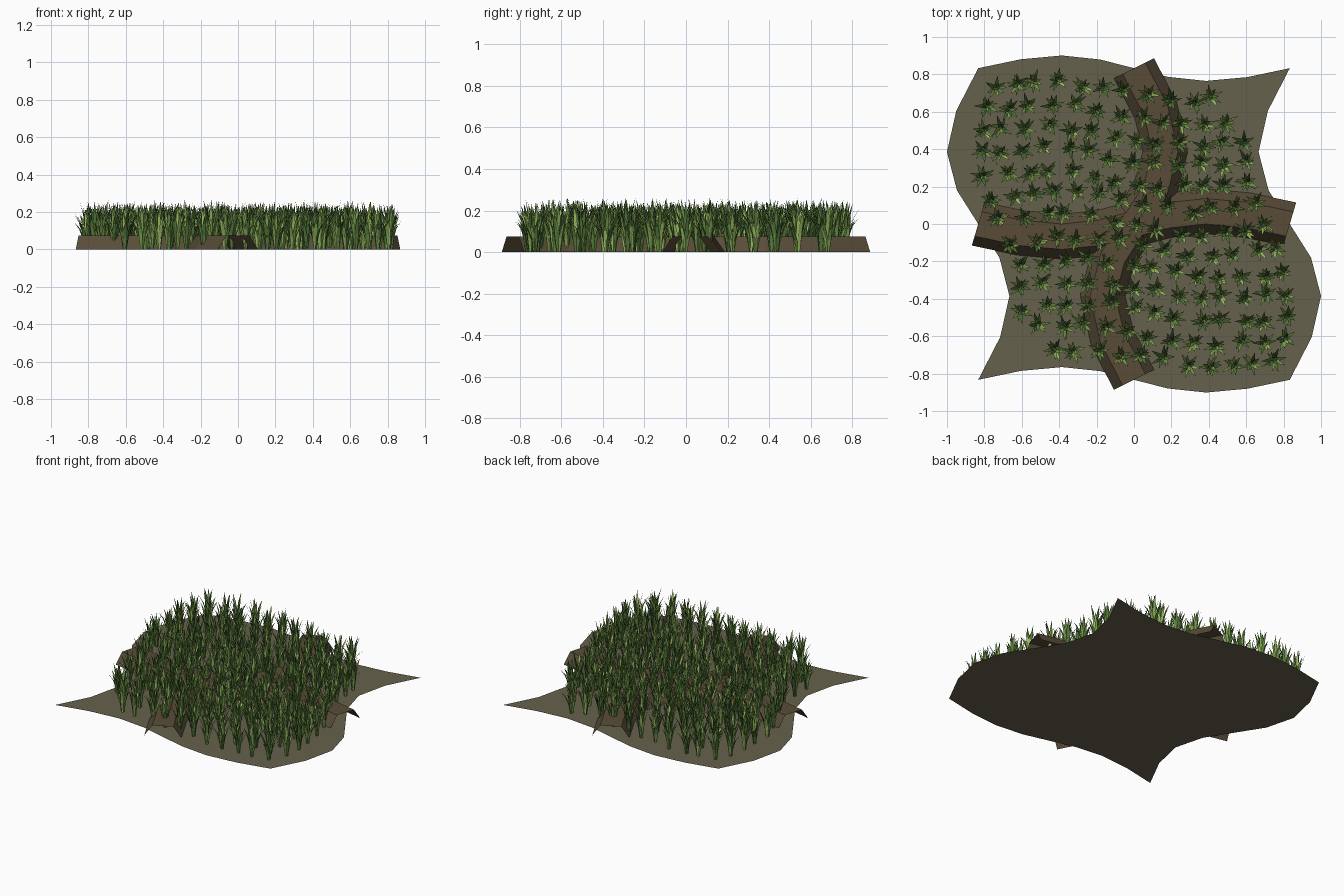
import bpy, bmesh, math, random
from mathutils import Vector, Matrix

if "Cube" in bpy.data.objects:
    bpy.data.objects.remove(bpy.data.objects["Cube"])

random.seed(7)
S = 0.833         # half size of the unwarped field
N = 8             # segments along each side


def material(name, rgb):
    m = bpy.data.materials.new(name)
    m.diffuse_color = (*rgb, 1)
    m.use_nodes = True
    m.node_tree.nodes["Principled BSDF"].inputs["Base Color"].default_value = m.diffuse_color
    return m


MUD = material("mud", (0.13, 0.12, 0.075))
EARTH = material("earth", (0.10, 0.073, 0.04))
LEAVES = [material("leaf_dark", (0.085, 0.18, 0.04)),
          material("leaf_mid", (0.19, 0.34, 0.075)),
          material("leaf_light", (0.36, 0.55, 0.13))]


def finish(name, bm, mats):
    me = bpy.data.meshes.new(name)
    bm.to_mesh(me)
    bm.free()
    for m in mats:
        me.materials.append(m)
    ob = bpy.data.objects.new(name, me)
    bpy.context.collection.objects.link(ob)
    return ob


def wave(t):
    """One full wave across the field, peaks pulled slightly to the middle."""
    a = abs(t) / S
    return math.copysign(math.sin(math.pi * (a + 0.13 * a * (1 - a))), t)


def warp(u, v):
    """Bend the square field so that all edges and banks wave."""
    x = u + 0.167 * wave(v) * (1 - 2 * abs(u) / S)
    y = v + 0.068 * wave(u) * (1 - 2 * abs(v) / S)
    return Vector((x, y, 0))


# Flat wavy ground
bm = bmesh.new()
half = [0.18, 0.385, 0.605, S]
steps = [-s for s in reversed(half)] + [0] + half
grid = [[bm.verts.new(warp(u, v)) for u in steps] for v in steps]
for j in range(N):
    for i in range(N):
        bm.faces.new((grid[j][i], grid[j][i + 1], grid[j + 1][i + 1], grid[j + 1][i]))
finish("paddy_ground", bm, [MUD])


# Earth banks: open trapezoid section swept along the two wavy centre lines
def bank(name, path, end_dir):
    section = [(0.12, 0.0), (0.068, 0.075), (-0.068, 0.075), (-0.12, 0.0)]
    bm = bmesh.new()
    rings = []
    for i, p in enumerate(path):
        inside = 0 < i < len(path) - 1
        t = (path[i + 1] - path[i - 1]).normalized() if inside else end_dir.normalized()
        side = Vector((t.y, -t.x, 0))
        rings.append([bm.verts.new(p + side * w + Vector((0, 0, h))) for w, h in section])
    for a, b in zip(rings, rings[1:]):
        for k in range(3):
            bm.faces.new((a[k], b[k], b[k + 1], a[k + 1]))
    finish(name, bm, [EARTH])


bank("bank_lengthwise", [warp(0, v) for v in steps], Vector((-0.11, 0.22, 0)))
bank("bank_crosswise", [warp(u, 0) for u in steps], Vector((0.22, -0.065, 0)))


# Rice plants: tufts of pointed, outward bending blades
def blade(bm, origin, angle, height, reach, width, mat):
    rot = Matrix.Rotation(angle, 3, 'Z')
    rows = []
    for r, z, w in ((0.12, 0, 0.45), (0.25, 0.42, 1.0), (0.55, 0.76, 0.75)):
        rows.append([bm.verts.new(origin + rot @ Vector((reach * r, s * w * width, height * z)))
                     for s in (-1, 1)])
    tip = bm.verts.new(origin + rot @ Vector((reach, 0, height)))
    for a, b in zip(rows, rows[1:]):
        bm.faces.new((a[0], a[1], b[1], b[0])).material_index = mat
    bm.faces.new((rows[-1][0], rows[-1][1], tip)).material_index = mat


def tuft(bm, origin):
    turn = random.uniform(0, math.tau)
    scale = random.uniform(0.9, 1.05)
    for k in range(14):
        inner = k % 3 == 0
        blade(bm, origin, turn + k * math.tau / 14 + random.uniform(-0.2, 0.2),
              scale * (random.uniform(0.22, 0.255) if inner else random.uniform(0.14, 0.225)),
              random.uniform(0.02, 0.045) if inner else random.uniform(0.045, 0.074),
              0.0105, random.choice((0, 0, 1, 1, 2)))


# Evenly planted rows that follow the outer edge and run across the banks
bm = bmesh.new()
ROWS, EDGE = 13, 0.71
plan = [EDGE * (2 * i / (ROWS - 1) - 1) for i in range(ROWS)]
for i, u in enumerate(plan):
    for j, v in enumerate(plan):
        if u * v > 0 and abs(u) + abs(v) > 1.25:     # bare pointed corners
            continue
        fx, fy = i / (ROWS - 1), j / (ROWS - 1)
        x = warp(-EDGE, v).x * (1 - fx) + warp(EDGE, v).x * fx
        y = warp(u, -EDGE).y * (1 - fy) + warp(u, EDGE).y * fy
        tuft(bm, Vector((x + random.uniform(-0.02, 0.02),
                         y + random.uniform(-0.02, 0.02), 0)))
finish("rice_plants", bm, LEAVES)
